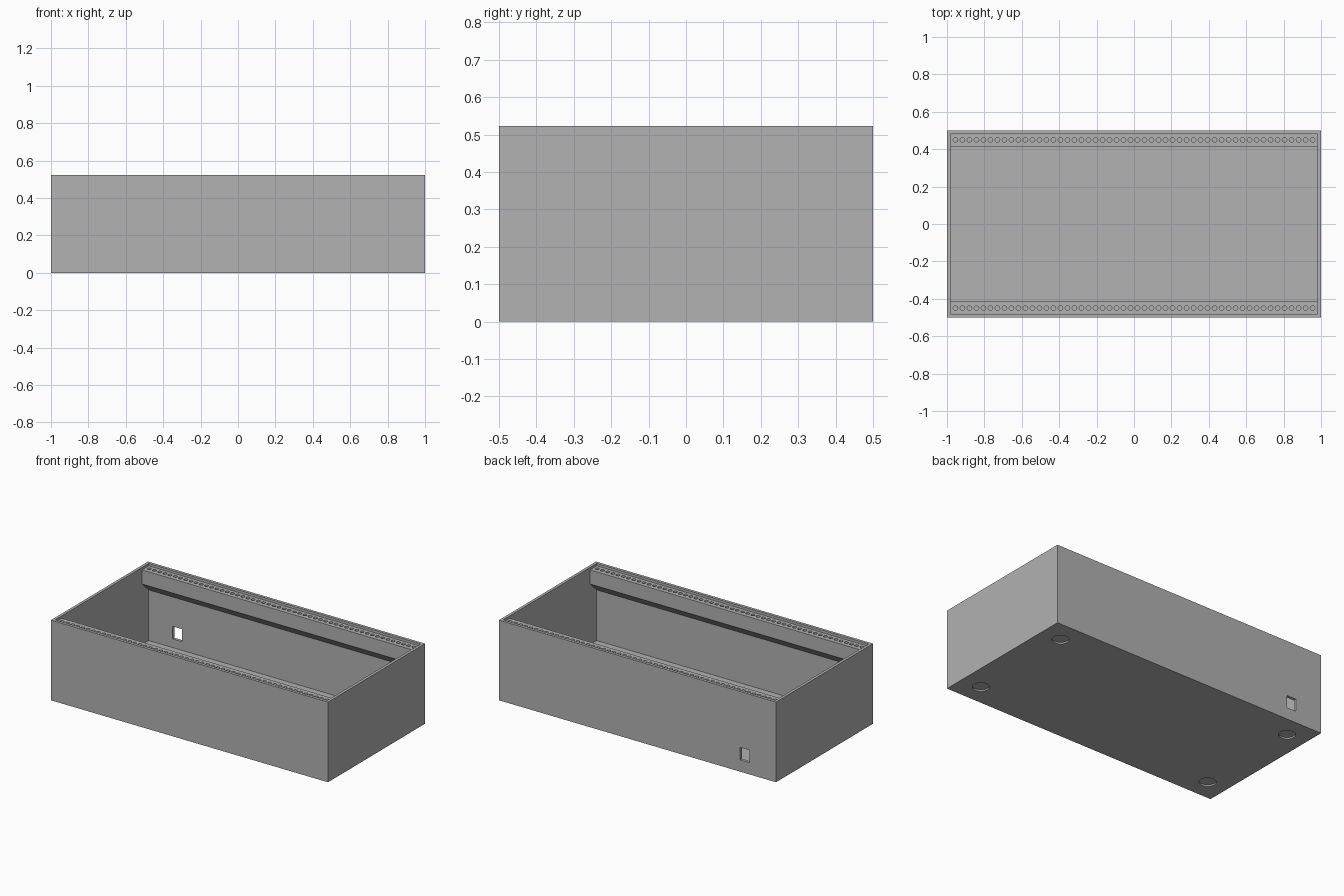
import bpy, bmesh
from mathutils import Matrix

if "Cube" in bpy.data.objects:
    bpy.data.objects.remove(bpy.data.objects["Cube"])

WALL = 0.0185          # wall thickness
LENGTH, DEPTH, HEIGHT = 2.0, 1.0, 0.523

grey = bpy.data.materials.new("plain grey")
grey.diffuse_color = (0.445, 0.445, 0.445, 1)
grey.use_nodes = True
grey.node_tree.nodes["Principled BSDF"].inputs["Base Color"].default_value = grey.diffuse_color


def make_object(name, bm):
    bmesh.ops.recalc_face_normals(bm, faces=bm.faces)
    mesh = bpy.data.meshes.new(name)
    bm.to_mesh(mesh)
    bm.free()
    mesh.materials.append(grey)
    obj = bpy.data.objects.new(name, mesh)
    bpy.context.collection.objects.link(obj)
    return obj


def add_box(bm, lo, hi):
    size = [b - a for a, b in zip(lo, hi)]
    mid = [(a + b) / 2 for a, b in zip(lo, hi)]
    bmesh.ops.create_cube(bm, size=1, matrix=Matrix.Translation(mid) @ Matrix.Diagonal((*size, 1)))


def add_cylinder(bm, x, y, z0, z1, radius, sides):
    bmesh.ops.create_cone(bm, cap_ends=True, segments=sides, radius1=radius, radius2=radius,
                          depth=z1 - z0, matrix=Matrix.Translation((x, y, (z0 + z1) / 2)))


def cut(target, cutter):
    mod = target.modifiers.new("cut", 'BOOLEAN')
    mod.operation, mod.solver, mod.object = 'DIFFERENCE', 'EXACT', cutter
    bpy.context.view_layer.objects.active = target
    bpy.ops.object.modifier_apply(modifier=mod.name)
    bpy.data.objects.remove(cutter)


# Solid outer block
bm = bmesh.new()
add_box(bm, (-LENGTH / 2, -DEPTH / 2, 0), (LENGTH / 2, DEPTH / 2, HEIGHT))
case = make_object("case", bm)

# Cavity: a profile along x that leaves the two chamfered mounting rails standing
inner, lip = DEPTH / 2 - WALL, 0.413
rail_top, rail_low, chamfer_low = 0.507, 0.415, 0.35
half = [(inner, 0.02), (inner, chamfer_low), (lip, rail_low), (lip, rail_top),
        (inner, rail_top), (inner, HEIGHT + 0.1)]
profile = half + [(-y, z) for y, z in reversed(half)]
bm = bmesh.new()
x_in = LENGTH / 2 - WALL
face = bm.faces.new([bm.verts.new((-x_in, y, z)) for y, z in profile])
side = bmesh.ops.extrude_face_region(bm, geom=[face])
bmesh.ops.translate(bm, vec=(2 * x_in, 0, 0),
                    verts=[v for v in side["geom"] if isinstance(v, bmesh.types.BMVert)])
cut(case, make_object("cavity_cutter", bm))

# Screw holes along both rails
bm = bmesh.new()
HOLES, PITCH = 52, 0.03743
for i in range(HOLES):
    for y in (-0.45, 0.45):
        add_cylinder(bm, (i - (HOLES - 1) / 2) * PITCH, y, rail_top - 0.07, rail_top + 0.05, 0.0125, 16)
cut(case, make_object("screw_hole_cutter", bm))

# Foot recesses under the floor
bm = bmesh.new()
for x in (-0.86, 0.86):
    for y in (-0.36, 0.36):
        add_cylinder(bm, x, y, -0.05, 0.01, 0.05, 48)
cut(case, make_object("foot_recess_cutter", bm))

# Power socket opening through the back wall
bm = bmesh.new()
add_box(bm, (-0.81, 0.45, 0.077), (-0.74, 0.55, 0.158))
cut(case, make_object("socket_cutter", bm))

# Smooth round holes, keep box edges sharp
bpy.context.view_layer.objects.active = case
case.select_set(True)
bpy.ops.object.shade_smooth_by_angle()
